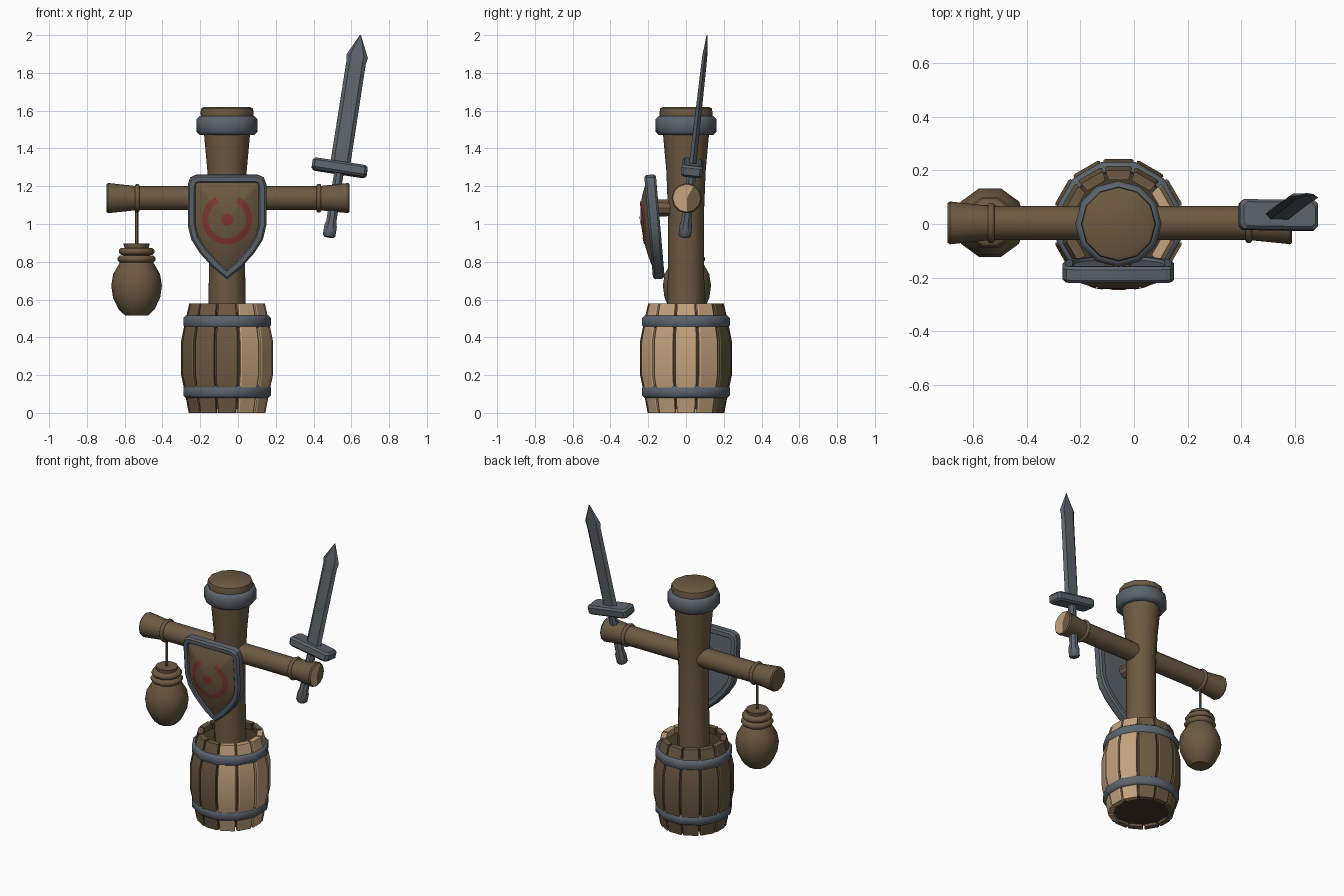
import bpy, bmesh, math
from mathutils import Matrix, Vector

if "Cube" in bpy.data.objects:
    bpy.data.objects.remove(bpy.data.objects["Cube"])

CX = -0.058  # axis of barrel and post


def material(name, rgb):
    m = bpy.data.materials.new(name)
    m.diffuse_color = (*rgb, 1)
    m.use_nodes = True
    m.node_tree.nodes["Principled BSDF"].inputs["Base Color"].default_value = m.diffuse_color
    return m


WOOD = material("brown_wood", (0.150, 0.101, 0.055))
DARK = material("dark_gap_wood", (0.060, 0.041, 0.023))
TAN = material("pale_wood", (0.560, 0.370, 0.210))
METAL = material("blue_grey_metal", (0.105, 0.127, 0.155))
RED = material("faded_red_paint", (0.230, 0.038, 0.032))


def build(name, verts, faces, mats, M=Matrix(), angle=35, rule=None):
    """Mesh from data; rule(face centre) picks the material index."""
    me = bpy.data.meshes.new(name)
    me.from_pydata([tuple(v) for v in verts], [], faces)
    bm = bmesh.new()
    bm.from_mesh(me)
    bmesh.ops.recalc_face_normals(bm, faces=bm.faces)
    if rule:
        for f in bm.faces:
            f.material_index = rule(f.calc_center_median())
    bm.to_mesh(me)
    bm.free()
    for m in mats:
        me.materials.append(m)
    ob = bpy.data.objects.new(name, me)
    ob.matrix_world = M
    bpy.context.collection.objects.link(ob)
    if angle:
        bpy.ops.object.select_all(action='DESELECT')
        ob.select_set(True)
        bpy.context.view_layer.objects.active = ob
        bpy.ops.object.shade_smooth_by_angle(angle=math.radians(angle))
    return ob


def loft(name, loops, mat, M=Matrix(), ring=False, **kw):
    """Bridge equal loops; cap the ends, or join last to first if ring."""
    n, k = len(loops[0]), len(loops)
    verts = [v for lp in loops for v in lp]
    faces = []
    for i in range(k if ring else k - 1):
        a, b = i * n, (i + 1) % k * n
        faces += [(a + j, a + (j + 1) % n, b + (j + 1) % n, b + j) for j in range(n)]
    if not ring:
        for base in (0, (k - 1) * n):
            c = len(verts)
            pts = verts[base:base + n]
            verts.append(tuple(sum(p[q] for p in pts) / n for q in range(3)))
            faces += [(base + j, base + (j + 1) % n, c) for j in range(n)]
    mats = mat if isinstance(mat, list) else [mat]
    return build(name, verts, faces, mats, M, **kw)


def lathe(name, profile, n, mat, M=Matrix(), turn=0.0, **kw):
    loops = [[(r * math.cos(turn + 2 * math.pi * j / n),
               r * math.sin(turn + 2 * math.pi * j / n), z) for j in range(n)]
             for r, z in profile]
    return loft(name, loops, mat, M, **kw)


def band(name, r0, r1, z0, z1, n, mat, M, turn=0.0, b=0.012):
    """Bevelled hoop."""
    prof = [(r0, z0), (r1 - b, z0), (r1, z0 + b), (r1, z1 - b), (r1 - b, z1), (r0, z1)]
    return lathe(name, prof, n, mat, M, turn, ring=True, angle=48)


BASE = Matrix.Translation((CX, 0, 0))
H = math.pi / 12

# Barrel: twelve staves, dark core with lid, two hoops
stave_prof = [(0.203, 0), (0.222, 0.1), (0.243, 0.2), (0.243, 0.38), (0.223, 0.48), (0.2, 0.58)]
for i in range(12):
    deg = i * 30 - 150
    loops = []
    for r, z in stave_prof:
        wo, wi = r * math.tan(H) * 0.87, (r - 0.035) * math.tan(H) * 0.87
        loops.append([(r - 0.035, -wi, z), (r - 0.005, -wo, z), (r, -wo * 0.85, z),
                      (r, wo * 0.85, z), (r - 0.005, wo, z), (r - 0.035, wi, z)])
    loft("barrel_stave_%d" % (i + 1), loops, TAN if -60 <= deg <= 30 else WOOD,
         BASE @ Matrix.Rotation(math.radians(deg), 4, 'Z'), angle=25)
lathe("barrel_core", [(0.19, 0.02), (0.208, 0.1), (0.228, 0.2), (0.228, 0.38),
                      (0.208, 0.48), (0.196, 0.535)], 12, DARK, BASE, H)
for nm, z0, z1 in (("lower_hoop", 0.08, 0.145), ("upper_hoop", 0.45, 0.515)):
    band(nm, 0.2, 0.24, z0, z1, 12, METAL, BASE, H)

# Post with metal collar and cap
lathe("post", [(0.1, 0.5), (0.095, 0.8), (0.095, 1.05), (0.104, 1.28), (0.123, 1.49),
               (0.128, 1.56)], 12, WOOD, BASE)
band("post_collar", 0.11, 0.161, 1.47, 1.572, 12, METAL, BASE, b=0.018)
lathe("post_cap", [(0.138, 1.55), (0.14, 1.595), (0.136, 1.612), (0.122, 1.62)], 12, WOOD, BASE, angle=45)

# Cross beam with flared ends and rope bindings (local z runs along world x)
BEAM = Matrix.Translation((0, 0.004, 1.137)) @ Matrix.Rotation(math.pi / 2, 4, 'Y')
lathe("cross_beam", [(0.074, -0.695), (0.08, -0.687), (0.077, -0.66), (0.064, -0.54), (0.063, 0.42),
                     (0.077, 0.56), (0.08, 0.582), (0.074, 0.59)], 12, [WOOD, TAN], BEAM, angle=40,
      rule=lambda c: int(c.z > 0.589 and c.y - 0.4 * -c.x < 0.012))
for nm, x in (("left_binding", -0.533), ("right_binding", 0.428)):
    band(nm, 0.055, 0.075, x - 0.012, x + 0.012, 12, WOOD, BEAM, b=0.006)

# Hanging sack
SACK = Matrix.Translation((-0.537, 0.005, 0))
lathe("sack_rope", [(0.009, 0.86), (0.009, 1.09)], 6, WOOD, SACK)
lathe("sack", [(0.06, 0.515), (0.095, 0.548), (0.125, 0.61), (0.134, 0.675), (0.124, 0.735),
               (0.095, 0.785), (0.075, 0.82), (0.062, 0.865), (0.07, 0.897)], 10, WOOD, SACK, angle=40)
for nm, z, r in (("lower_tie", 0.815, 0.1), ("upper_tie", 0.855, 0.094)):
    band(nm, 0.055, r, z - 0.019, z + 0.019, 10, WOOD, SACK, b=0.012)

# Shield: local x right, y up, z outward (towards the front)
t = math.radians(4.9)
SHIELD = Matrix(((1, 0, 0, CX), (0, -math.sin(t), -math.cos(t), -0.167),
                 (0, math.cos(t), -math.sin(t), 0.985), (0, 0, 0, 1)))
half = [(0.0, -0.277), (0.075, -0.215), (0.145, -0.137), (0.19, -0.065), (0.208, 0.01),
        (0.208, 0.225), (0.194, 0.262), (0.16, 0.277)]
outline = [Vector(p) for p in half + [(-x, y) for x, y in reversed(half[1:])]]


def inset(poly, d):
    """Offset a convex counter-clockwise polygon inwards."""
    out = []
    for i, p in enumerate(poly):
        e0, e1 = (p - poly[i - 1]).normalized(), (poly[(i + 1) % len(poly)] - p).normalized()
        n0, n1 = Vector((-e0.y, e0.x)), Vector((-e1.y, e1.x))
        out.append(p + (n0 + n1) * d / (1 + n0.dot(n1)))
    return out


def at(d, z):
    return [(p.x, p.y, z) for p in inset(outline, d)]


loft("shield_rim", [at(0.042, -0.02), at(0.036, -0.031), at(0.01, -0.031), at(0, -0.02), at(0, 0.02),
                    at(0.01, 0.031), at(0.034, 0.031), at(0.042, 0.022)], METAL, SHIELD, angle=30)

# Domed face of the shield
C = Vector((0, 0.045))
panel = inset(outline, 0.04)
BULGE = 0.046


def dome(x, y):
    """Dome height; s is 0 at the centre and 1 at the panel edge."""
    p, s = Vector((x, y)) - C, 0
    for i, a in enumerate(panel):
        e = panel[(i + 1) % len(panel)] - a
        n = Vector((e.y, -e.x))
        s = max(s, n.dot(p) / n.dot(a - C))
    return 0.024 + BULGE * (1 - s * s)


loops = [[(*(C + (p - C) * s), 0.024 + BULGE * (1 - s * s)) for p in panel]
         for s in (1, 0.88, 0.75, 0.62, 0.5, 0.38, 0.25, 0.12, 0.03)]
loft("shield_face", [at(0.04, 0.015)] + loops, WOOD, SHIELD, angle=50)


# Painted target: open ring and centre dot, thin plates on the dome
def paint(name, r0, r1, a0, a1, steps, rows=3):
    verts, faces = [], []
    for i in range(steps + 1):
        a = a0 + (a1 - a0) * i / steps
        for k in range(rows + 1):
            r = r0 + (r1 - r0) * k / rows
            x, y = C.x + r * math.cos(a), C.y + r * math.sin(a)
            verts.append((x, y, dome(x, y) + 0.004))
    w = rows + 1
    for i in range(steps):
        faces += [(i * w + k, i * w + k + 1, i * w + w + k + 1, i * w + w + k) for k in range(rows)]
    build(name, verts, faces, [RED], SHIELD, angle=50)


paint("painted_ring", 0.1, 0.133, math.radians(117), math.radians(423), 48)
paint("painted_dot", 0.001, 0.032, 0, 2 * math.pi, 16, 2)

# Peg joining shield to post
lathe("shield_peg", [(0.048, 0), (0.045, 0.1)], 10, WOOD,
      Matrix.Translation((CX, -0.16, 1.085)) @ Matrix.Rotation(-math.pi / 2, 4, 'X'))

# Sword leaning through the right end of the beam
p0, p1 = Vector((0.481, -0.008, 0.93)), Vector((0.648, 0.112, 2.0))
dz = (p1 - p0).normalized()
dx = (Vector((1, 0, 0)) - dz * dz.x).normalized()
dy = dz.cross(dx)
SWORD = Matrix.Translation(p0) @ Matrix((dx, dy, dz)).transposed().to_4x4()
L = (p1 - p0).length


def blade(w, th, z):
    return [(-w, 0, z), (-w * 0.65, -th, z), (w * 0.65, -th, z),
            (w, 0, z), (w * 0.65, th, z), (-w * 0.65, th, z)]


def block(w, d, z):
    b = 0.014
    return [(-w + b, -d, z), (w - b, -d, z), (w, -d + b, z), (w, d - b, z),
            (w - b, d, z), (-w + b, d, z), (-w, d - b, z), (-w, -d + b, z)]


lathe("sword_grip", [(0.026, 0), (0.036, 0.012), (0.036, 0.06), (0.029, 0.085), (0.027, 0.36)],
      8, METAL, SWORD, math.pi / 8, angle=40)
loft("sword_guard", [block(0.135, 0.045, 0.343), block(0.147, 0.056, 0.355),
                     block(0.147, 0.056, 0.393), block(0.135, 0.045, 0.405)], METAL, SWORD, angle=30)
loft("sword_blade", [blade(0.053, 0.019, 0.39), blade(0.052, 0.014, L - 0.15), blade(0.058, 0.013, L - 0.115),
                     blade(0.003, 0.003, L)], METAL, SWORD, angle=20)
